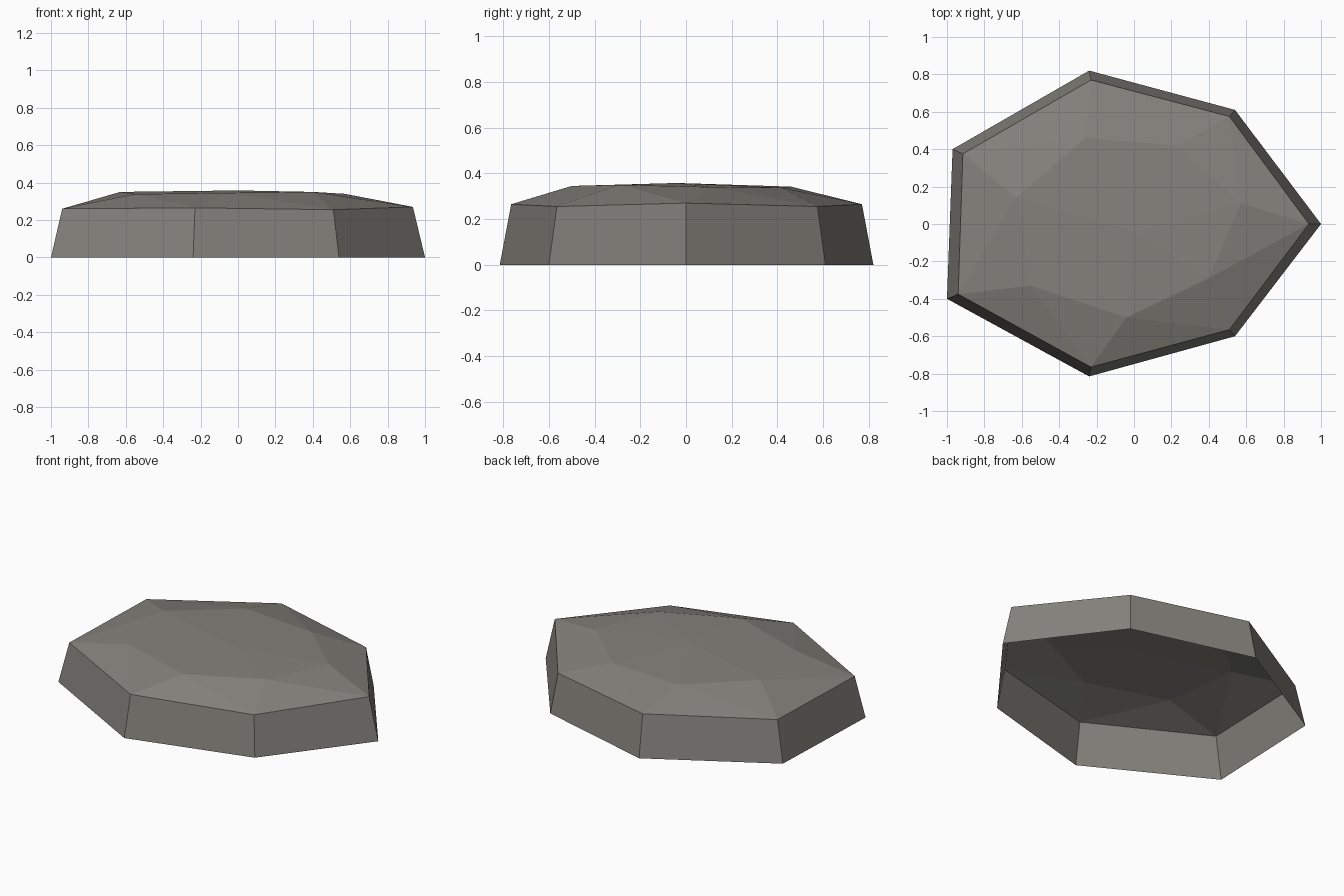
import bpy
import bmesh

cube = bpy.data.objects.get("Cube")
if cube:
    bpy.data.objects.remove(cube)

# Warm grey stone
stone = bpy.data.materials.new("warm grey stone")
stone.use_nodes = True
color = (0.23, 0.222, 0.198, 1)
stone.diffuse_color = color
bsdf = stone.node_tree.nodes["Principled BSDF"]
bsdf.inputs["Base Color"].default_value = color
bsdf.inputs["Roughness"].default_value = 0.9

# Seven-sided outlines, counter-clockwise from +x
base = [(1, 0, 0), (.54, .61, 0), (-.24, .82, 0), (-.97, .4, 0),
        (-1, -.4, 0), (-.24, -.815, 0), (.54, -.6, 0)]
shoulder = [(.935, 0, .27), (.51, .575, .255), (-.23, .77, .265), (-.915, .375, .26),
            (-.94, -.375, .26), (-.23, -.765, .265), (.51, -.565, .255)]
crown = [(.57, .11, .34), (.23, .42, .337), (-.26, .46, .342), (-.63, .14, .35),
         (-.55, -.33, .338), (-.04, -.5, .345), (.4, -.29, .35)]

bm = bmesh.new()
lower, middle, upper = [[bm.verts.new(p) for p in ring] for ring in (base, shoulder, crown)]
peak = bm.verts.new((0, -.04, .358))

for i in range(len(base)):
    j = (i + 1) % len(base)
    # Sloping side wall
    bm.faces.new((lower[i], lower[j], middle[j], middle[i]))
    # Chipped bevel, split towards the twisted crown
    bm.faces.new((middle[i], middle[j], upper[i]))
    bm.faces.new((middle[j], upper[j], upper[i]))
    # Shallow crown
    bm.faces.new((upper[i], upper[j], peak))

# Open-bottomed stone slab with flat facets
mesh = bpy.data.meshes.new("stone_slab")
bm.to_mesh(mesh)
bm.free()
mesh.materials.append(stone)
slab = bpy.data.objects.new("stone_slab", mesh)
bpy.context.scene.collection.objects.link(slab)
